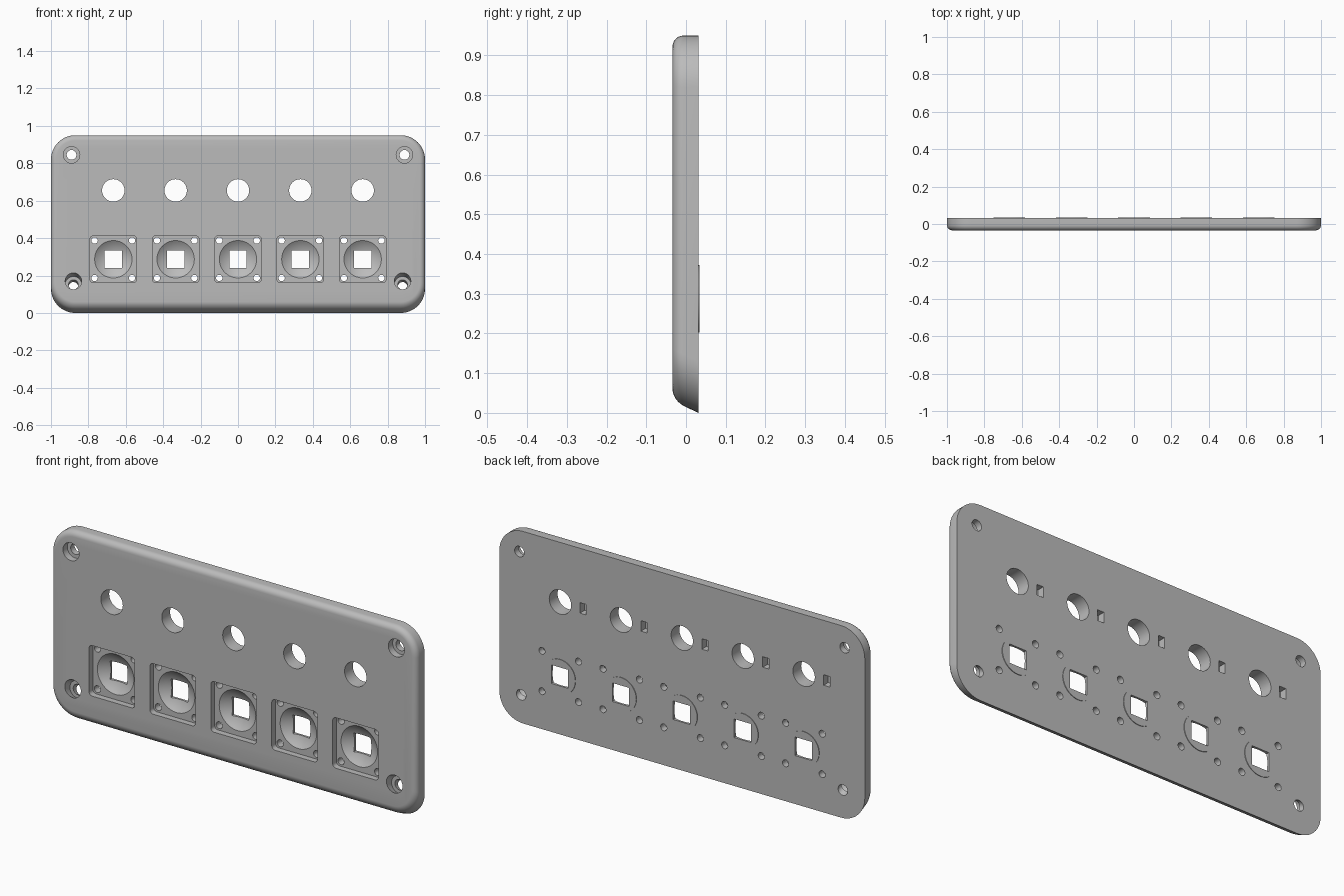
import bpy
import bmesh
from math import sin, cos, pi, sqrt

cube = bpy.data.objects.get("Cube")
if cube:
    bpy.data.objects.remove(cube, do_unlink=True)

FRONT, BACK = -0.034, 0.031
COLUMNS = [i / 3 for i in range(-2, 3)]
PORT_Z, DISH_Z = 0.655, 0.287
SLANT = 0.48          # rise of the lower edge towards the front

grey = bpy.data.materials.new("plain_grey")
grey.use_nodes = True
grey.diffuse_color = (0.5, 0.5, 0.5, 1)
grey.node_tree.nodes["Principled BSDF"].inputs["Base Color"].default_value = (0.5, 0.5, 0.5, 1)


def circle(x, z, r, n=40):
    return [(x + r * cos(2 * pi * i / n), z + r * sin(2 * pi * i / n)) for i in range(n)]


def rounded_rect(x, z, hw, hh, r, n=8):
    points = []
    for quarter, (sx, sz) in enumerate([(1, 1), (-1, 1), (-1, -1), (1, -1)]):
        for i in range(n + 1):
            a = (quarter + i / n) * pi / 2
            points.append((x + sx * (hw - r) + r * cos(a), z + sz * (hh - r) + r * sin(a)))
    return points


def rectangle(x, z, hw, hh):
    return [(x + hw, z + hh), (x - hw, z + hh), (x - hw, z - hh), (x + hw, z - hh)]


def loft(bm, sections, slant_below=0.0):
    """Skin outlines given as (y, points); low points lean with the slanted edge."""
    rings = []
    for y, points in sections:
        rings.append([bm.verts.new((x, y, z + (SLANT * (BACK - y) if z < slant_below else 0)))
                      for x, z in points])
    faces = [bm.faces.new(rings[0]), bm.faces.new(rings[-1][::-1])]
    for a, b in zip(rings, rings[1:]):
        for i in range(len(a)):
            j = (i + 1) % len(a)
            faces.append(bm.faces.new((a[i], b[i], b[j], a[j])))
    bmesh.ops.recalc_face_normals(bm, faces=faces)


def make(name, parts, slant_below=0.0):
    bm = bmesh.new()
    for sections in parts:
        loft(bm, sections, slant_below)
    mesh = bpy.data.meshes.new(name)
    bm.to_mesh(mesh)
    bm.free()
    mesh.materials.append(grey)
    obj = bpy.data.objects.new(name, mesh)
    bpy.context.collection.objects.link(obj)
    return obj


def prism(points, y0, y1):
    return [(y0, points), (y1, points)]


# Panel body with a rounded front rim and slanted lower edge
RIM = 0.028
sections = [(BACK, rounded_rect(0, 0.475, 1, 0.475, 0.13, 12))]
for i in range(7):
    a = i / 6 * pi / 2
    inset = RIM * (1 - cos(a))
    sections.append((FRONT + RIM * (1 - sin(a)),
                     rounded_rect(0, 0.475, 1 - inset, 0.475 - inset, 0.13 - inset, 12)))
panel = make("panel", [sections], 0.4)

# Spherical dish sections
FLOOR, DISH_R, BOTTOM = -0.004, 0.1, 0.031
sag = BOTTOM - FLOOR
ball = (DISH_R ** 2 + sag ** 2) / (2 * sag)


def dish(x):
    out = [(FLOOR - 0.015, circle(x, DISH_Z, DISH_R))]
    for i in range(9):
        r = DISH_R - i * 0.01
        out.append((BOTTOM - ball + sqrt(ball ** 2 - r ** 2), circle(x, DISH_Z, r)))
    return out


OUT, THROUGH = -0.1, 0.1
corners = [(x + sx * 0.1, DISH_Z + sz * 0.1) for x in COLUMNS for sx in (-1, 1) for sz in (-1, 1)]

# Thin raised pads behind the dishes
pads = make("dish_pads", [prism(circle(x, DISH_Z, 0.085), 0.01, 0.034) for x in COLUMNS])

# Openings cut from the panel
cutters = [
    make("port_cutter", [prism(circle(x, PORT_Z, 0.06), OUT, THROUGH) for x in COLUMNS]),
    make("pocket_cutter", [prism(rounded_rect(x, DISH_Z, 0.125, 0.125, 0.018, 5), OUT, FLOOR)
                           for x in COLUMNS]),
    make("dish_cutter", [dish(x) for x in COLUMNS]),
    make("square_cutter", [prism(rectangle(x, DISH_Z, 0.046, 0.046), OUT, THROUGH)
                           for x in COLUMNS]),
    make("pin_cutter", [prism(circle(x, z, 0.017, 20), OUT, THROUGH) for x, z in corners]),
    make("slot_cutter", [prism(rectangle(x - 0.125, PORT_Z, 0.017, 0.026), -0.005, THROUGH)
                         for x in COLUMNS]),
    make("upper_screw_cutter", [prism(circle(s * 0.89, 0.845, 0.026), OUT, THROUGH)
                                for s in (-1, 1)]),
    make("upper_bore_cutter", [prism(circle(s * 0.89, 0.845, 0.044), OUT, 0.0)
                               for s in (-1, 1)]),
    make("lower_screw_cutter", [prism(circle(s * 0.88, 0.139, 0.026), OUT, THROUGH)
                                for s in (-1, 1)], 0.4),
    make("lower_bore_cutter", [prism(circle(s * 0.88, 0.139, 0.044), OUT, 0.006)
                               for s in (-1, 1)], 0.4),
]

for tool in [pads] + cutters:
    tool.hide_render = True
    mod = panel.modifiers.new(tool.name, "BOOLEAN")
    mod.operation = "UNION" if tool is pads else "DIFFERENCE"
    mod.solver = "EXACT"
    mod.object = tool

# Bake the cuts and drop the helpers
bpy.context.view_layer.update()
graph = bpy.context.evaluated_depsgraph_get()
baked = bpy.data.meshes.new_from_object(panel.evaluated_get(graph))
panel.modifiers.clear()
panel.data = baked
baked.materials.clear()
baked.materials.append(grey)
for poly in baked.polygons:
    poly.material_index = 0
for tool in [pads] + cutters:
    bpy.data.objects.remove(tool, do_unlink=True)

# Smooth shading with crisp edges
for obj in bpy.context.selected_objects:
    obj.select_set(False)
panel.select_set(True)
bpy.context.view_layer.objects.active = panel
bpy.ops.object.shade_smooth_by_angle(angle=pi / 6)
